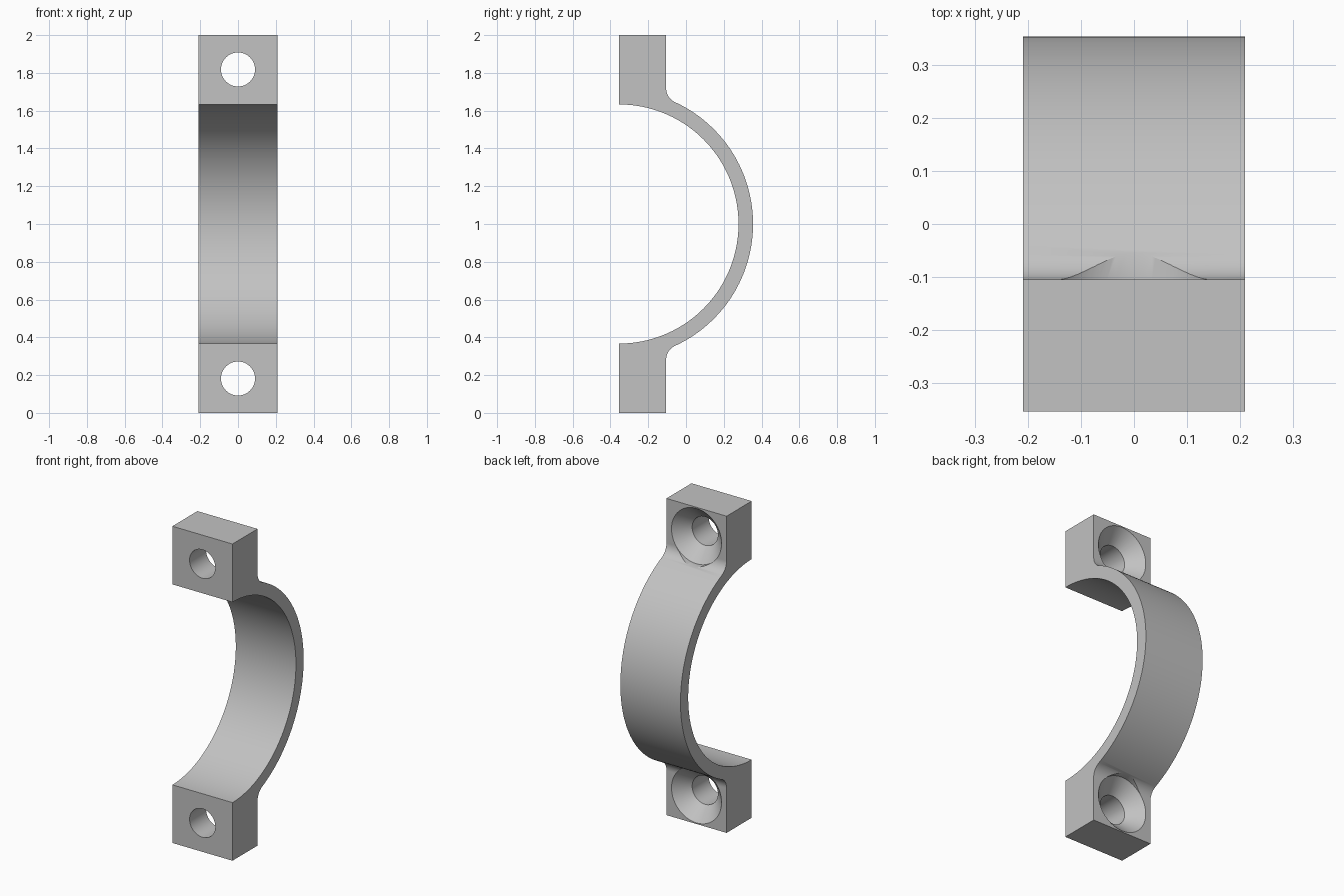
import bpy, bmesh
from math import sin, cos, pi, sqrt, atan2, radians

if "Cube" in bpy.data.objects:
    bpy.data.objects.remove(bpy.data.objects["Cube"], do_unlink=True)

HALF_W = 0.21                  # half width of the strap
FRONT, BACK = -0.355, -0.105   # front and back of the bolt tabs
R_IN, R_OUT, FILLET = 0.633, 0.71, 0.08
HOLE_Z = 0.818                 # bolt distance from the middle
R_HOLE, R_SINK = 0.09, 0.175

grey = bpy.data.materials.new("plain_grey")
grey.use_nodes = True
colour = (0.54, 0.54, 0.54, 1)
grey.diffuse_color = colour
grey.node_tree.nodes["Principled BSDF"].inputs["Base Color"].default_value = colour


def arc(cy, cz, r, a0, a1, n):
    steps = [a0 + (a1 - a0) * i / n for i in range(n + 1)]
    return [(cy + r * cos(a), cz + r * sin(a)) for a in steps]


def finish(bm, name):
    bmesh.ops.recalc_face_normals(bm, faces=bm.faces)
    mesh = bpy.data.meshes.new(name)
    bm.to_mesh(mesh)
    bm.free()
    obj = bpy.data.objects.new(name, mesh)
    bpy.context.collection.objects.link(obj)
    obj.data.materials.append(grey)
    return obj


# Upper half of the outer profile: tab, fillet, then the band
fy = BACK + FILLET
fz = sqrt((R_OUT + FILLET) ** 2 - (fy - FRONT) ** 2)
meet = atan2(fz, fy - FRONT)
upper = [(FRONT, 1), (BACK, 1)]
upper += arc(fy, fz, FILLET, pi, pi + meet, 14)
upper += arc(FRONT, 0, R_OUT, meet, 0, 40)[1:]
lower = [(y, -z) for y, z in reversed(upper[:-1])]
inner = arc(FRONT, 0, R_IN, -pi / 2, pi / 2, 96)

# Strap extruded across its width
bm = bmesh.new()
face = bm.faces.new([bm.verts.new((-HALF_W, y, z + 1)) for y, z in upper + lower + inner])
ext = bmesh.ops.extrude_face_region(bm, geom=[face])
moved = [v for v in ext["geom"] if isinstance(v, bmesh.types.BMVert)]
bmesh.ops.translate(bm, verts=moved, vec=(2 * HALF_W, 0, 0))
strap = finish(bm, "strap")


# Countersunk bolt hole cutter, turned about the y direction
def bolt_cutter(z, n=64):
    bm = bmesh.new()
    depth = R_SINK - R_HOLE
    profile = [(FRONT - 0.1, R_HOLE), (BACK - depth, R_HOLE), (BACK, R_SINK), (0.5, R_SINK)]
    rings = [[bm.verts.new((r * cos(2 * pi * i / n), y, z + r * sin(2 * pi * i / n)))
              for i in range(n)] for y, r in profile]
    for a, b in zip(rings, rings[1:]):
        for i in range(n):
            j = (i + 1) % n
            bm.faces.new((a[i], a[j], b[j], b[i]))
    bm.faces.new(rings[0])
    bm.faces.new(rings[-1])
    cutter = finish(bm, "bolt_cutter")
    cutter.hide_render = True
    return cutter


bpy.ops.object.select_all(action="DESELECT")
strap.select_set(True)
bpy.context.view_layer.objects.active = strap
for side in (1, -1):
    cutter = bolt_cutter(1 + side * HOLE_Z)
    mod = strap.modifiers.new("bolt_hole", "BOOLEAN")
    mod.operation, mod.solver, mod.object = "DIFFERENCE", "EXACT", cutter
    bpy.ops.object.modifier_apply(modifier=mod.name)
    bpy.data.objects.remove(cutter, do_unlink=True)

bpy.ops.object.shade_smooth_by_angle(angle=radians(30))
